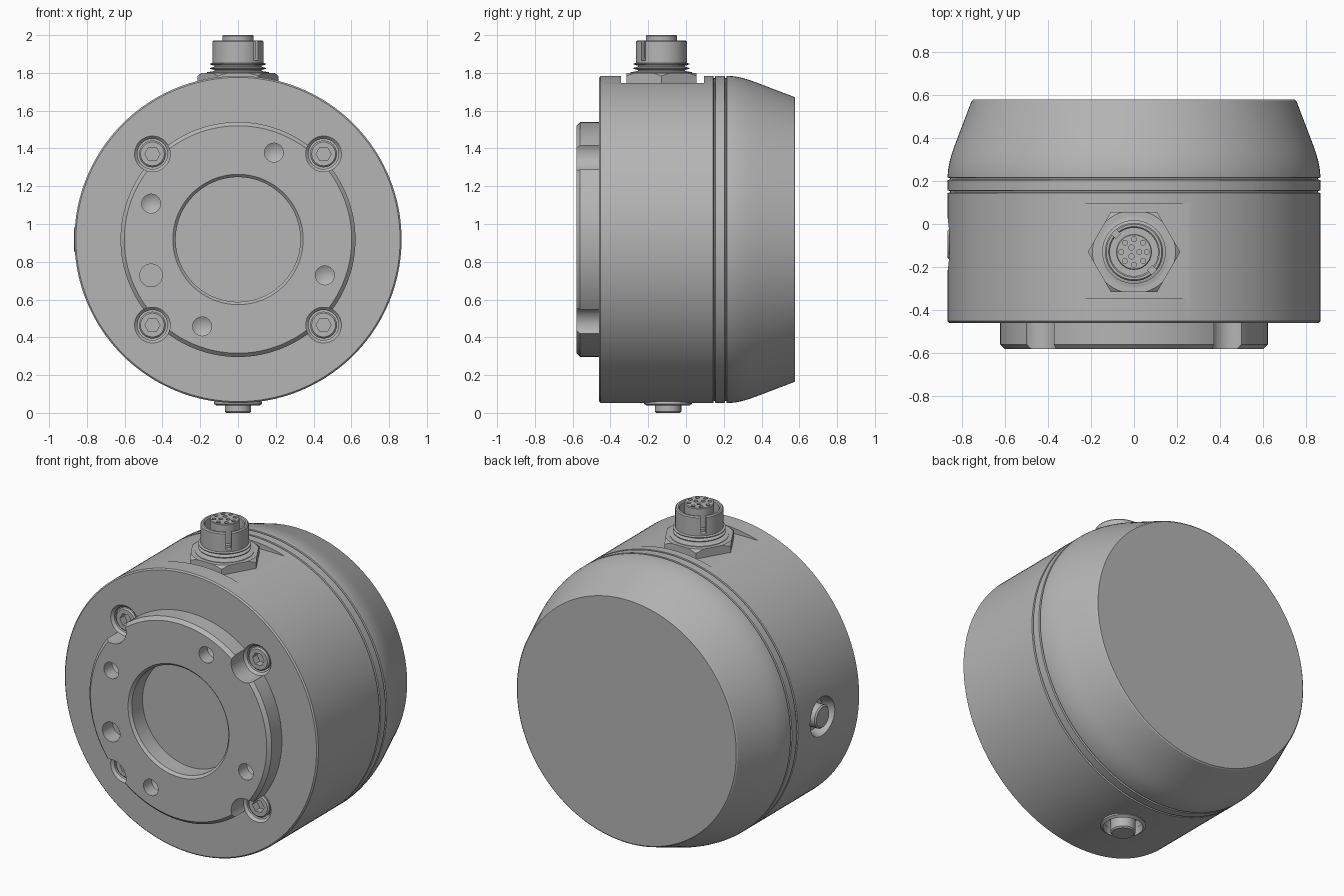
import bpy
import bmesh
from math import cos, sin, tau, pi, radians
from mathutils import Vector, Matrix

default = bpy.data.objects.get("Cube")
if default:
    bpy.data.objects.remove(default, do_unlink=True)

# Single metal colour
metal = bpy.data.materials.new("grey metal")
metal.use_nodes = True
GREY = (0.46, 0.46, 0.46, 1)
metal.diffuse_color = GREY
metal.node_tree.nodes["Principled BSDF"].inputs["Base Color"].default_value = GREY

CZ = 0.918          # height of the housing axis
PORT_Y = -0.13      # plane of the connector
BACK, FRONT, UP, DOWN, SIDE = (0, 1, 0), (0, -1, 0), (0, 0, 1), (0, 0, -1), (-1, 0, 0)


def finish(name, bm):
    bmesh.ops.recalc_face_normals(bm, faces=bm.faces)
    mesh = bpy.data.meshes.new(name)
    bm.to_mesh(mesh)
    bm.free()
    obj = bpy.data.objects.new(name, mesh)
    bpy.context.collection.objects.link(obj)
    mesh.materials.append(metal)
    return obj


def lathe(name, profile, loc, axis=UP, segs=64, closed=False):
    """Spin (radius, height) points around an axis through loc."""
    bm = bmesh.new()
    rings = []
    for r, h in profile:
        n = segs if r > 0 else 1
        rings.append([bm.verts.new((r * cos(tau * i / segs), r * sin(tau * i / segs), h))
                      for i in range(n)])
    pairs = list(zip(rings, rings[1:]))
    if closed:
        pairs.append((rings[-1], rings[0]))
    for a, b in pairs:
        for i in range(segs):
            j = (i + 1) % segs
            quad = [a[i % len(a)], a[j % len(a)], b[j % len(b)], b[i % len(b)]]
            bm.faces.new(list(dict.fromkeys(quad)))
    turn = Vector((0, 0, 1)).rotation_difference(Vector(axis)).to_matrix().to_4x4()
    bm.transform(Matrix.Translation(loc) @ turn)
    return finish(name, bm)


def rod(name, r, h0, h1, loc, axis=UP, segs=32, bevel=0):
    top = [(r - bevel, h1), (0, h1)] if not bevel else [(r, h1 - bevel), (r - bevel, h1), (0, h1)]
    if not bevel:
        top = [(r, h1), (0, h1)]
    return lathe(name, [(0, h0), (r, h0)] + top, loc, axis, segs)


def box(name, size, loc, angle=0):
    bm = bmesh.new()
    bmesh.ops.create_cube(bm, size=1)
    bm.transform(Matrix.Translation(loc) @ Matrix.Rotation(angle, 4, 'Z')
                 @ Matrix.Diagonal((*size, 1)))
    return finish(name, bm)


def combine(obj, cutter, operation='DIFFERENCE'):
    mod = obj.modifiers.new("cut", 'BOOLEAN')
    mod.operation, mod.object, mod.solver = operation, cutter, 'EXACT'
    bpy.context.view_layer.objects.active = obj
    bpy.ops.object.modifier_apply(modifier=mod.name)
    bpy.data.objects.remove(cutter, do_unlink=True)


def groove(y):
    return [(0.866, y - 0.006), (0.855, y - 0.003), (0.855, y + 0.003), (0.866, y + 0.006)]


# Housing: drum with two grooves and a tapering rounded back
housing = lathe("housing",
                [(0, -0.46), (0.858, -0.46), (0.866, -0.452)] + groove(0.15) + groove(0.21)
                + [(0.866, 0.23), (0.863, 0.26), (0.856, 0.295), (0.846, 0.33), (0.832, 0.37),
                   (0.755, 0.572), (0.748, 0.578), (0, 0.578)],
                (0, 0, CZ), BACK, 160)

# Flat seat for the connector
combine(housing, box("seat_cutter", (0.9, 0.44, 0.3), (0, -0.125, 1.897)))

# Mounting flange with a central bore
flange = lathe("mounting_flange",
               [(0.345, -0.58), (0.33, -0.565), (0.33, -0.45), (0.622, -0.45),
                (0.622, -0.56), (0.602, -0.58)],
               (0, 0, CZ), BACK, 128, closed=True)

# Corner screws in counterbores
for sx in (-1, 1):
    for sz in (-1, 1):
        spot = (sx * 0.453, 0, CZ + sz * 0.453)
        combine(flange, rod("flange_cutter", 0.094, 0.40, 0.7, spot, FRONT))
        bore = [(0, 0.36), (0.08, 0.36), (0.08, 0.445), (0.098, 0.463), (0.098, 0.5), (0, 0.5)]
        combine(housing, lathe("bore_cutter", bore, spot, FRONT, 32))
        screw = rod("corner_screw", 0.071, 0.35, 0.45, spot, FRONT, 32, 0.008)
        combine(screw, rod("socket_cutter", 0.04, 0.405, 0.6, spot, FRONT, 6))
        bpy.context.view_layer.objects.active = screw

# Drilled holes with conical bottoms, and one plain dowel hole
for x, z in ((0.19, 0.46), (-0.46, 0.19), (0.46, -0.19), (-0.19, -0.46)):
    drill = [(0, 0.47), (0.05, 0.50), (0.05, 0.7), (0, 0.7)]
    combine(flange, lathe("drill_cutter", drill, (x, 0, CZ + z), FRONT, 32))
combine(flange, rod("dowel_cutter", 0.06, 0.48, 0.7, (-0.46, 0, CZ - 0.19), FRONT))

# Plugs in round recesses, at the side and underneath
for name, axis, reach in (("side_plug", SIDE, 0.868), ("bottom_plug", DOWN, CZ)):
    centre = (0, -0.095, CZ)
    recess = [(0, 0.80), (0.095, 0.80), (0.12, 0.86), (0.12, 1), (0, 1)]
    combine(housing, lathe("recess_cutter", recess, centre, axis, 48))
    rod(name, 0.07, 0.78, reach, centre, axis, 48, 0.008)
lathe("bottom_lip", [(0.12, 0.84), (0.128, 0.87), (0.112, 0.88), (0.105, 0.84)],
      (0, -0.095, CZ), DOWN, 48, closed=True)

# Connector nut: hexagon with chamfered corners
port = (0, PORT_Y, 0)
nut = rod("connector_nut", 0.215, 1.735, 1.80, port, UP, 6)
chamfer = [(0, 1.7), (0.23, 1.7), (0.23, 1.772), (0.18, 1.81), (0, 1.81)]
combine(nut, lathe("chamfer_cutter", chamfer, port, UP, 48), 'INTERSECT')

# Threaded neck
thread = [(0, 1.78), (0.165, 1.78), (0.165, 1.803), (0.125, 1.81)]
for z in (1.815, 1.838):
    thread += [(0.125, z), (0.148, z + 0.007), (0.148, z + 0.011), (0.125, z + 0.018)]
lathe("threaded_neck", thread + [(0, 1.856)], port, UP, 48)

# Collar: open cup with keyway notches
collar = lathe("connector_collar",
               [(0, 1.84), (0.135, 1.84), (0.135, 1.965), (0.129, 1.972), (0.118, 1.972),
                (0.112, 1.966), (0.112, 1.88), (0, 1.88)], port, UP, 64)
for angle in (-pi / 4, pi * 0.75):
    place = (0.125 * cos(angle), PORT_Y + 0.125 * sin(angle), 1.94)
    combine(collar, box("notch_cutter", (0.04, 0.03, 0.15), place, angle))

# Contact insert with two circles of pin holes
insert = rod("contact_insert", 0.083, 1.86, 2.0, port, UP, 48, 0.004)
for count, radius in ((8, 0.06), (3, 0.024)):
    for i in range(count):
        a = tau * i / count
        hole = (radius * cos(a), PORT_Y + radius * sin(a), 0)
        combine(insert, rod("pin_cutter", 0.012, 1.97, 2.1, hole, UP, 12))

# Smooth curved faces, keep edges sharp
for obj in bpy.context.scene.objects:
    obj.select_set(obj.type == 'MESH')
bpy.context.view_layer.objects.active = housing
bpy.ops.object.shade_smooth_by_angle(angle=radians(25))
